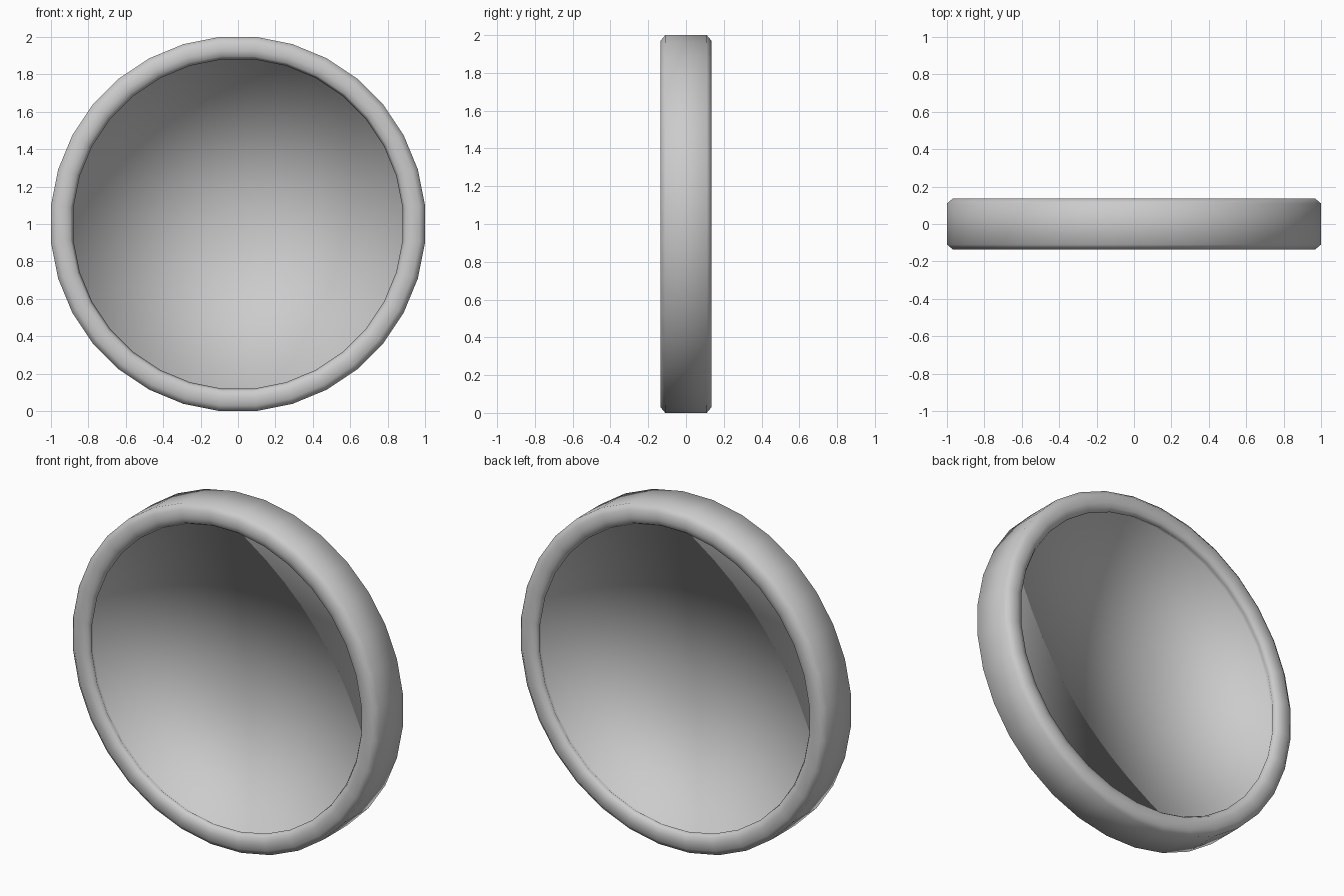
import bpy, bmesh
from math import sin, cos, pi

cube = bpy.data.objects.get("Cube")
if cube:
    bpy.data.objects.remove(cube)

SIDES = 32
STEP = 2 * pi / SIDES
SCALE = 1 / cos(STEP / 2)  # flats touch the outer size

# One plain grey material
grey = bpy.data.materials.new("light grey")
grey.use_nodes = True
colour = (0.6, 0.6, 0.6, 1)
grey.diffuse_color = colour
grey.node_tree.nodes["Principled BSDF"].inputs["Base Color"].default_value = colour

# Half profile (radius, y): recessed web edge, rounded lip, outer corner
half = [(0.905, -0.06), (0.88, -0.105), (0.895, -0.128),
        (0.925, -0.135), (0.97, -0.135), (1.0, -0.11)]
profile = half + [(r, -y) for r, y in reversed(half)]

# Revolve the profile about the y axis
bm = bmesh.new()
rings = []
for r, y in profile:
    rings.append([bm.verts.new((r * SCALE * sin((i + 0.5) * STEP), y,
                                1 + r * SCALE * cos((i + 0.5) * STEP)))
                  for i in range(SIDES)])
for a, b in zip(rings, rings[1:]):
    for i in range(SIDES):
        j = (i + 1) % SIDES
        bm.faces.new((a[i], a[j], b[j], b[i]))

# Recessed web on both sides, fanned from the centre
for ring, y in ((rings[0], profile[0][1]), (rings[-1], profile[-1][1])):
    centre = bm.verts.new((0, y, 1))
    for i in range(SIDES):
        bm.faces.new((centre, ring[i], ring[(i + 1) % SIDES]))

bmesh.ops.recalc_face_normals(bm, faces=bm.faces[:])
for face in bm.faces:
    face.smooth = True
mesh = bpy.data.meshes.new("rimmed_disc")
bm.to_mesh(mesh)
bm.free()
mesh.materials.append(grey)
bpy.context.collection.objects.link(bpy.data.objects.new("rimmed_disc", mesh))
